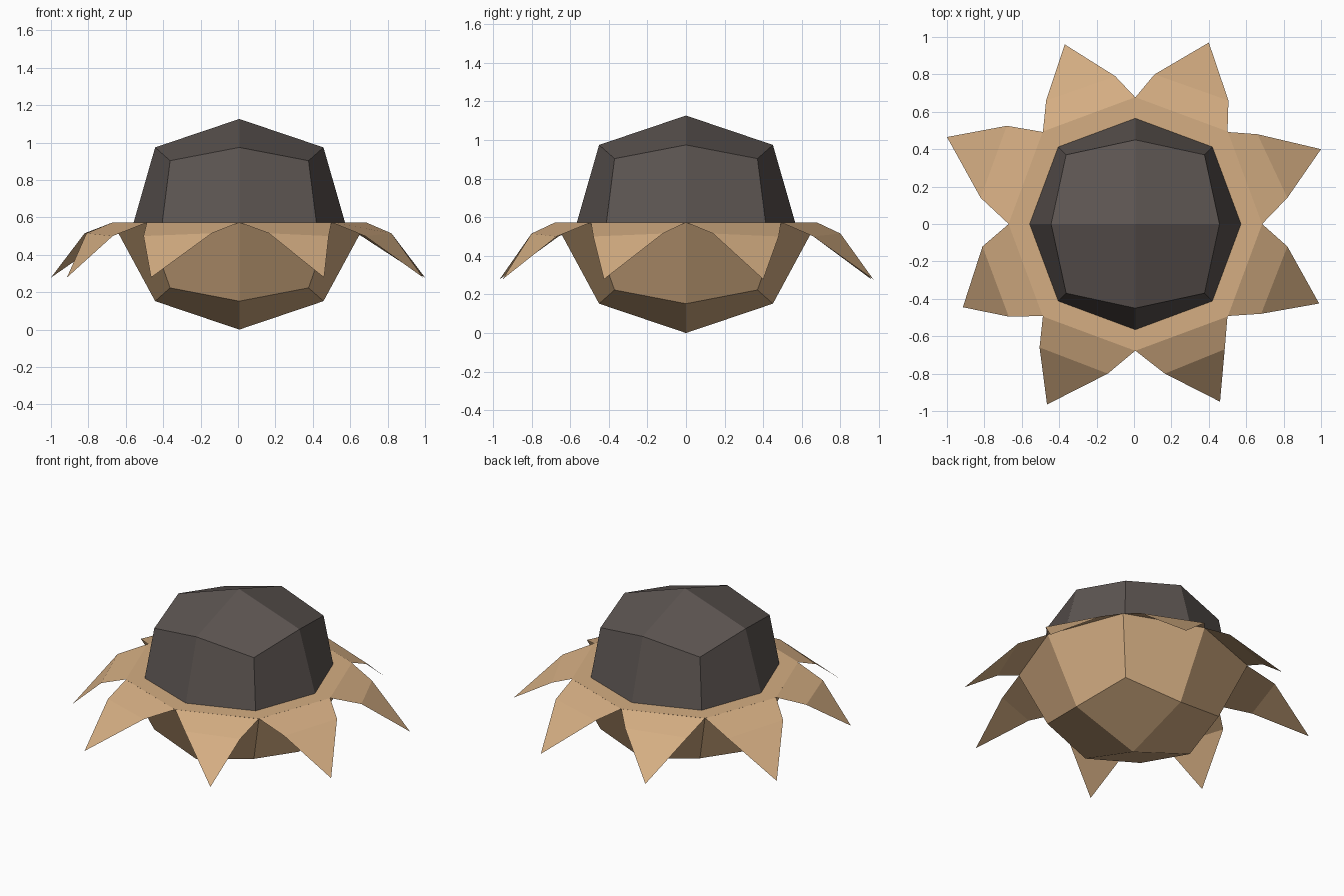
import bpy, bmesh
from mathutils import Vector

if "Cube" in bpy.data.objects:
    bpy.data.objects.remove(bpy.data.objects["Cube"])

CX, RIM_Z, MID_Z = 0.007, 0.573, 0.563
FLARE = 1.2  # husk rim size relative to the nut


def material(name, rgb):
    m = bpy.data.materials.new(name)
    m.diffuse_color = (*rgb, 1)
    m.use_nodes = True
    m.node_tree.nodes["Principled BSDF"].inputs["Base Color"].default_value = m.diffuse_color
    return m


TAN = material("tan husk", (0.66, 0.42, 0.225))
DARK = material("dark brown shell", (0.108, 0.09, 0.083))


def finish(bm, name, mat):
    mesh = bpy.data.meshes.new(name)
    bm.to_mesh(mesh)
    bm.free()
    mesh.materials.append(mat)
    ob = bpy.data.objects.new(name, mesh)
    bpy.context.collection.objects.link(ob)
    return ob


def half_ball(side):
    """Half of a rounded, once-divided cube; side is 1 (upper) or -1 (lower)."""
    bm = bmesh.new()
    bmesh.ops.create_cube(bm, size=2)
    bmesh.ops.subdivide_edges(bm, edges=bm.edges[:], cuts=1, use_grid_fill=True)
    drop = [f for f in bm.faces if f.calc_center_median().z * side < 0]
    bmesh.ops.delete(bm, geom=drop, context='FACES')
    for v in bm.verts:
        c = Vector([round(a) for a in v.co])
        kind = sum(abs(a) for a in c)          # 1 face centre, 2 edge, 3 corner
        r = {1: 0.565, 2: 0.45, 3: 0.37}[kind]
        if c.z == 0:
            r = 0.565 if kind == 1 else 0.412
        h = {1: 0.563, 2: 0.411, 3: 0.34}[kind]
        z = RIM_Z if c.z == 0 else MID_Z + c.z * h
        v.co = (c.x * r, c.y * r, z)
    return bm


def shift(bm):
    bmesh.ops.translate(bm, verts=bm.verts[:], vec=(CX, 0, 0))


# Nut dome
bm = half_ball(1)
shift(bm)
finish(bm, "nut_shell", DARK)

# Husk bowl with flared edge and flat rim
bm = half_ball(-1)
edge = [e for e in bm.edges if e.is_boundary]
for v in {v for e in edge for v in e.verts}:
    v.co.x *= FLARE
    v.co.y *= FLARE
new = bmesh.ops.extrude_edge_only(bm, edges=edge)["geom"]
for v in new:
    if isinstance(v, bmesh.types.BMVert):
        v.co.x /= FLARE
        v.co.y /= FLARE
bmesh.ops.recalc_face_normals(bm, faces=bm.faces[:])
shift(bm)
for f in bm.faces:  # the flat rim faces up, the bowl faces out
    c = f.calc_center_median() - Vector((CX, 0, MID_Z))
    flat = abs(f.normal.z) > 0.99
    if (flat and f.normal.z < 0) or (not flat and f.normal.dot(c) < 0):
        f.normal_flip()
finish(bm, "husk_bowl", TAN)

# Leaves: one per rim side, anticlockwise from the right.
# Each row holds first middle point, tip, second middle point (x, y).
RIM = [(0.685, 0), (0.5, 0.492), (CX, 0.677), (-0.487, 0.492),
       (-0.67, 0), (-0.487, -0.492), (CX, -0.677), (0.5, -0.492)]
LEAVES = [
    ((0.82, 0.14), (1.0, 0.40), (0.66, 0.48)),
    ((0.505, 0.66), (0.40, 0.97), (0.11, 0.80)),
    ((-0.10, 0.79), (-0.37, 0.96), (-0.47, 0.66)),
    ((-0.68, 0.525), (-1.0, 0.465), (-0.82, 0.14)),
    ((-0.81, -0.12), (-0.915, -0.445), (-0.67, -0.495)),
    ((-0.505, -0.66), (-0.465, -0.965), (-0.14, -0.80)),
    ((0.165, -0.80), (0.46, -0.95), (0.485, -0.67)),
    ((0.68, -0.48), (0.99, -0.425), (0.82, -0.12)),
]
for i, (a, tip, b) in enumerate(LEAVES):
    bm = bmesh.new()
    za, zb = (0.515, 0.50) if i % 2 == 0 else (0.50, 0.515)
    r0, r1 = RIM[i], RIM[(i + 1) % 8]
    pts = [(*r0, RIM_Z), (*r1, RIM_Z), (*b, zb), (*a, za), (*tip, 0.278)]
    v = [bm.verts.new(p) for p in pts]
    for f in ((v[0], v[3], v[2], v[1]), (v[3], v[4], v[2])):
        face = bm.faces.new(f)
        face.normal_update()
        if face.normal.z < 0:
            face.normal_flip()
    finish(bm, f"husk_leaf_{i + 1}", TAN)
